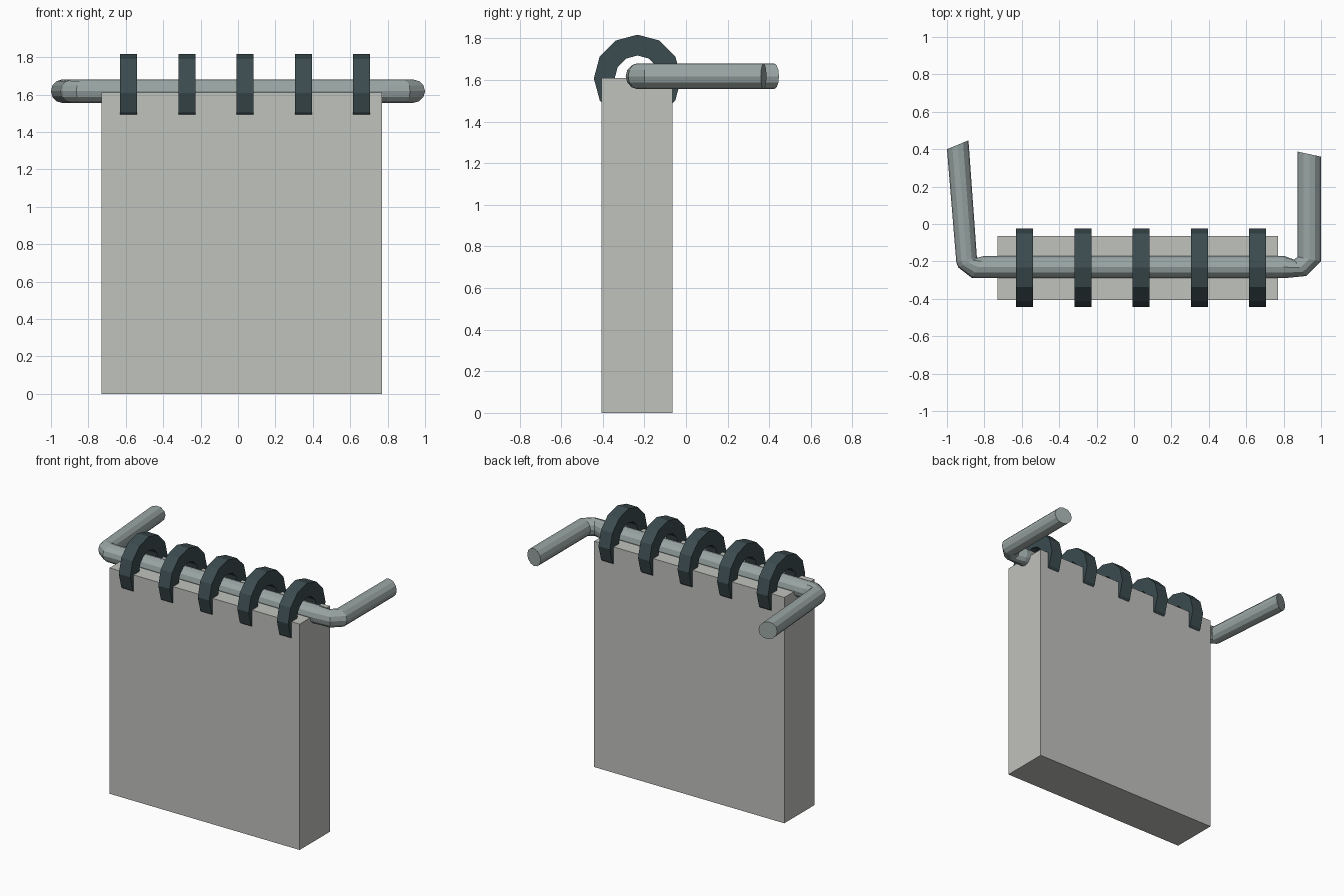
import bpy, bmesh, math
from mathutils import Vector

if "Cube" in bpy.data.objects:
    bpy.data.objects.remove(bpy.data.objects["Cube"])


def material(name, rgb):
    m = bpy.data.materials.new(name)
    m.diffuse_color = (*rgb, 1)
    m.use_nodes = True
    m.node_tree.nodes["Principled BSDF"].inputs["Base Color"].default_value = m.diffuse_color
    return m


PALE = material("pale grey cloth", (0.53, 0.54, 0.51))
METAL = material("grey metal", (0.32, 0.38, 0.37))
DARK = material("dark slate", (0.045, 0.072, 0.08))


def finish(name, bm, mat):
    bmesh.ops.recalc_face_normals(bm, faces=bm.faces)
    me = bpy.data.meshes.new(name)
    bm.to_mesh(me)
    bm.free()
    me.materials.append(mat)
    ob = bpy.data.objects.new(name, me)
    bpy.context.collection.objects.link(ob)


def skin(bm, loops, closed):
    """Bridge successive vertex loops; close the chain or cap its ends."""
    n = len(loops[0])
    pairs = list(zip(loops, loops[1:] + loops[:1]))
    for a, b in pairs if closed else pairs[:-1]:
        for i in range(n):
            j = (i + 1) % n
            bm.faces.new((a[i], a[j], b[j], b[i]))
    if not closed:
        bm.faces.new(loops[0])
        bm.faces.new(loops[-1])


# hanging panel
bm = bmesh.new()
bmesh.ops.create_cube(bm, size=1)
for v in bm.verts:
    v.co = Vector((0.02 + v.co.x * 1.5, -0.235 + v.co.y * 0.34, 0.805 + v.co.z * 1.61))
finish("panel", bm, PALE)

# bent rail: each section is given by its outer and inner point in plan
sections = [
    ((-1.00, 0.40), (-0.885, 0.447)),
    ((-0.95, -0.205), (-0.84, -0.178)),
    ((-0.94, -0.232), (-0.835, -0.18)),
    ((-0.865, -0.29), (-0.80, -0.17)),
    ((0.80, -0.29), (0.80, -0.17)),
    ((0.92, -0.278), (0.855, -0.19)),
    ((1.00, -0.20), (0.875, -0.175)),
    ((1.00, 0.36), (0.875, 0.387)),
]
SIDES = 12
bm = bmesh.new()
loops = []
for o, i in sections:
    o, i = Vector((*o, 1.618)), Vector((*i, 1.618))
    mid, half = (o + i) / 2, (o - i) / 2
    loops.append([bm.verts.new(mid + half * math.cos(a) + Vector((0, 0, 0.062 * math.sin(a))))
                  for a in (2 * math.pi * k / SIDES for k in range(SIDES))])
skin(bm, loops, False)
finish("rail", bm, METAL)

# five square-section hanging rings
for k in range(5):
    x = -0.585 + 0.3115 * k
    bm = bmesh.new()
    loops = []
    for s in range(12):
        a = math.tau * s / 12
        loops.append([bm.verts.new((x + dx, -0.233 + r * math.cos(a), 1.608 + r * math.sin(a)))
                      for dx, r in ((-0.045, 0.11), (0.045, 0.11), (0.045, 0.21), (-0.045, 0.21))])
    skin(bm, loops, True)
    finish(f"ring_{k + 1}", bm, DARK)
